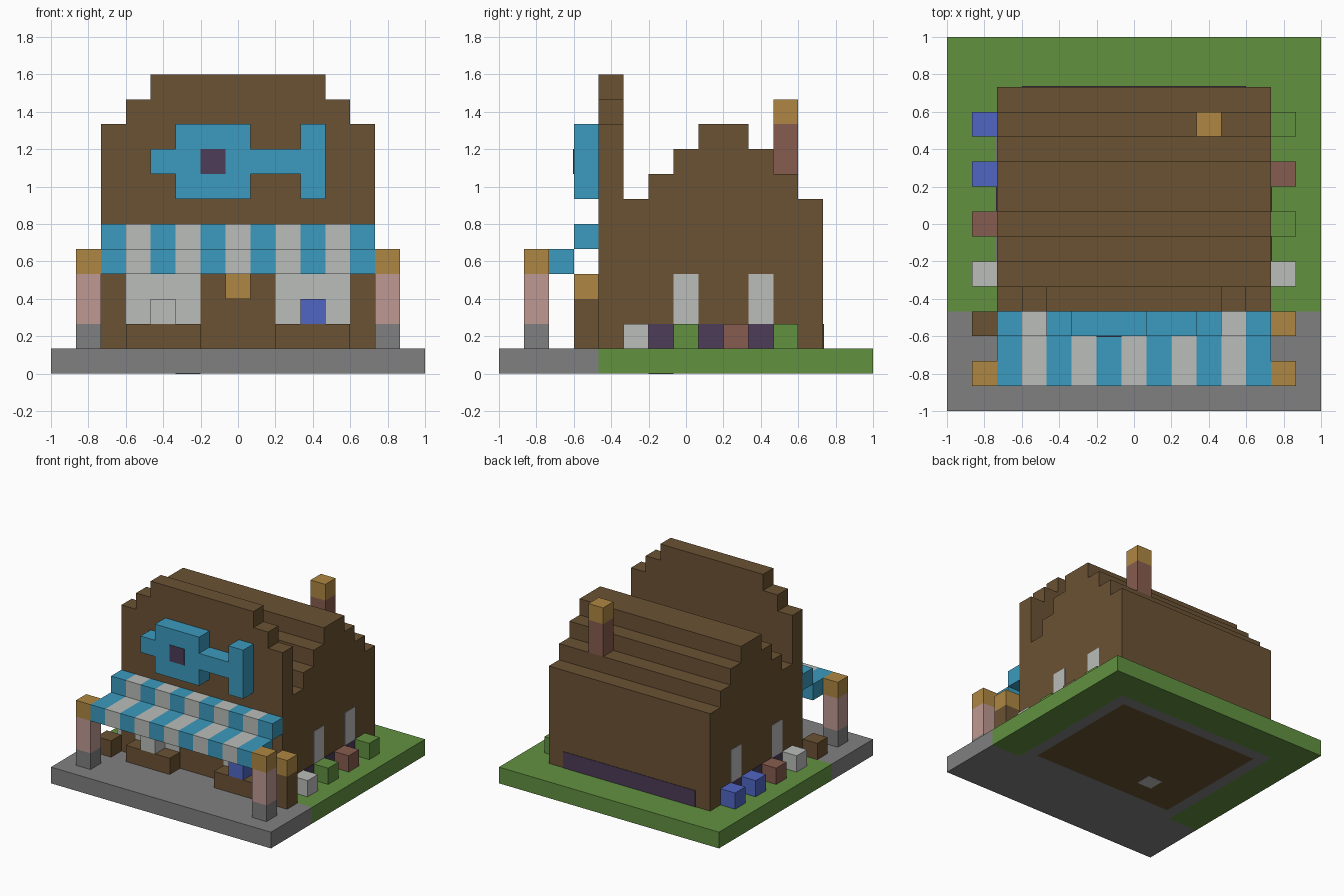
import bpy, bmesh
from mathutils import Vector

if "Cube" in bpy.data.objects:
    bpy.data.objects.remove(bpy.data.objects["Cube"], do_unlink=True)

U = 2 / 15      # one building block
T = 0.03        # painted plate thickness, in blocks


def linear(c):
    c /= 255
    return c / 12.92 if c <= 0.04045 else ((c + 0.055) / 1.055) ** 2.4


def material(name, *rgb):
    m = bpy.data.materials.new(name)
    m.use_nodes = True
    col = tuple(linear(c) for c in rgb) + (1,)
    m.diffuse_color = col
    m.node_tree.nodes["Principled BSDF"].inputs["Base Color"].default_value = col
    return m


BROWN = material("brown wood", 107, 82, 51)
GREEN = material("grass green", 98, 145, 64)
GREY = material("concrete grey", 128, 128, 128)
WHITE = material("pale grey", 186, 189, 186)
CYAN = material("awning blue", 59, 155, 191)
ROYAL = material("royal blue", 80, 102, 196)
BRICK = material("brick red", 135, 92, 78)
PURPLE = material("dark purple", 76, 60, 88)
GOLD = material("golden wood", 175, 135, 66)
PINK = material("dusty pink", 191, 153, 146)


def finish(name, bm, *mats):
    bmesh.ops.recalc_face_normals(bm, faces=bm.faces)
    me = bpy.data.meshes.new(name)
    bm.to_mesh(me)
    bm.free()
    for m in mats:
        me.materials.append(m)
    ob = bpy.data.objects.new(name, me)
    bpy.context.collection.objects.link(ob)
    return ob


def place(x, y, z):
    return Vector((x * U - 1, y * U - 1, z * U))


def box_bm(xs, ys, zs):
    bm = bmesh.new()
    bmesh.ops.create_cube(bm, size=1)
    for v in bm.verts:
        v.co = place(xs[v.co.x > 0], ys[v.co.y > 0], zs[v.co.z > 0])
    return bm


def box(name, mat, xs, ys, zs):
    return finish(name, box_bm(xs, ys, zs), mat)


def cube(name, mat, x, y, z):
    return box(name, mat, (x, x + 1), (y, y + 1), (z, z + 1))


def stepped_wall(name, mat, start, heights, axis, span):
    """Extrude a stepped skyline that runs along x or y."""
    outline = [(start, 1)]
    for i, h in enumerate(heights):
        for p in ((start + i, h), (start + i + 1, h)):
            if len(outline) > 2 and outline[-1][1] == p[1] == outline[-2][1]:
                outline.pop()
            if p != outline[-1]:
                outline.append(p)
    outline.append((start + len(heights), 1))
    bm = bmesh.new()
    at = lambda a, z, d: place(a, d, z) if axis == "x" else place(d, a, z)
    face = bm.faces.new([bm.verts.new(at(a, z, span[0])) for a, z in outline])
    new = bmesh.ops.extrude_face_region(bm, geom=[face])["geom"]
    move = at(0, 0, span[1]) - at(0, 0, span[0])
    bmesh.ops.translate(bm, vec=move, verts=[g for g in new if isinstance(g, bmesh.types.BMVert)])
    return finish(name, bm, mat)


# Ground slabs
box("pavement", GREY, (0, 15), (0, 4), (0, 1))
box("lawn_right", GREEN, (0, 2), (4, 15), (0, 1))
box("lawn_left", GREEN, (13, 15), (4, 15), (0, 1))
box("lawn_back", GREEN, (2, 13), (13, 15), (0, 1))

# Foundation with a wooden panel inset underneath
bm = box_bm((2, 13), (4, 13), (0, 1))
bm.normal_update()
under = min(bm.faces, key=lambda f: f.calc_center_median().z)
bmesh.ops.inset_region(bm, faces=[under], thickness=U)
under.material_index = 1
finish("foundation", bm, GREY, BROWN)
box("floor_tile", WHITE, (5, 6), (6, 7), (-0.01, 0.01))

# House body with stepped roof, and the tall front wall
stepped_wall("house_body", BROWN, 5, [7, 8, 9, 10, 10, 9, 8, 7], "y", (2, 13))
stepped_wall("front_wall", BROWN, 2, [10, 11] + [12] * 7 + [11, 10], "x", (4, 5))

# Chimney
box("chimney", BRICK, (10, 11), (11, 12), (8, 10))
cube("chimney_cap", GOLD, 10, 11, 10)

# Sign on the front wall
box("sign_head", CYAN, (5, 8), (3, 4), (7, 10))
box("sign_tip", CYAN, (4, 5), (3, 4), (8, 9))
box("sign_shaft", CYAN, (8, 10), (3, 4), (8, 9))
box("sign_bar", CYAN, (10, 11), (3, 4), (7, 10))
box("sign_eye", PURPLE, (6, 7), (3 - T, 3 + T), (8, 9))

# Striped awning in two steps
for i in range(11):
    colour = WHITE if i % 2 else CYAN
    x = 2 + i
    box(f"awning_upper_{i}", colour, (x, x + 1), (3, 4), (5, 6))
    box(f"awning_lower_{i}", colour, (x, x + 1), (1, 3), (4, 5))

# Awning posts, front windows and benches on both sides
for side, post_x, win_x in (("right", 1, 3), ("left", 13, 9)):
    cube(f"post_foot_{side}", GREY, post_x, 1, 1)
    box(f"post_{side}", PINK, (post_x, post_x + 1), (1, 2), (2, 4))
    cube(f"post_cap_{side}", GOLD, post_x, 1, 4)
    box(f"front_window_{side}", WHITE, (win_x, win_x + 3), (4 - T, 4 + T), (2, 4))
    box(f"bench_{side}", BROWN, (win_x, win_x + 3), (3, 4), (1, 2))

# Front details
cube("bench_pot_right", WHITE, 4, 3, 2)
cube("bench_pot_left", ROYAL, 10, 3, 2)
cube("door_lamp", GOLD, 7, 3, 3)
box("corner_stand", BROWN, (13, 14), (3, 4), (1, 3))
cube("corner_stand_cap", GOLD, 13, 3, 3)
cube("corner_crate", BROWN, 1, 3, 1)

# Side garden cubes, wall strips and windows
sides = (("right", 1, 2, (WHITE, BRICK, ROYAL, ROYAL), (6, 10)),
         ("left", 13, 13, (WHITE, GREEN, BRICK, GREEN), (7, 10)))
for side, cube_x, wall_x, colours, windows in sides:
    wall = (wall_x - T, wall_x + T)
    for i, colour in enumerate(colours):
        cube(f"garden_cube_{side}_{i}", colour, cube_x, 5 + 2 * i, 1)
    box(f"wall_strip_{side}", PURPLE, wall, (5, 12), (1, 2))
    for i, y in enumerate(windows):
        box(f"side_window_{side}_{i}", WHITE, wall, (y, y + 1), (2, 4))
box("wall_strip_back", PURPLE, (3, 12), (13 - T, 13 + T), (1, 2))
